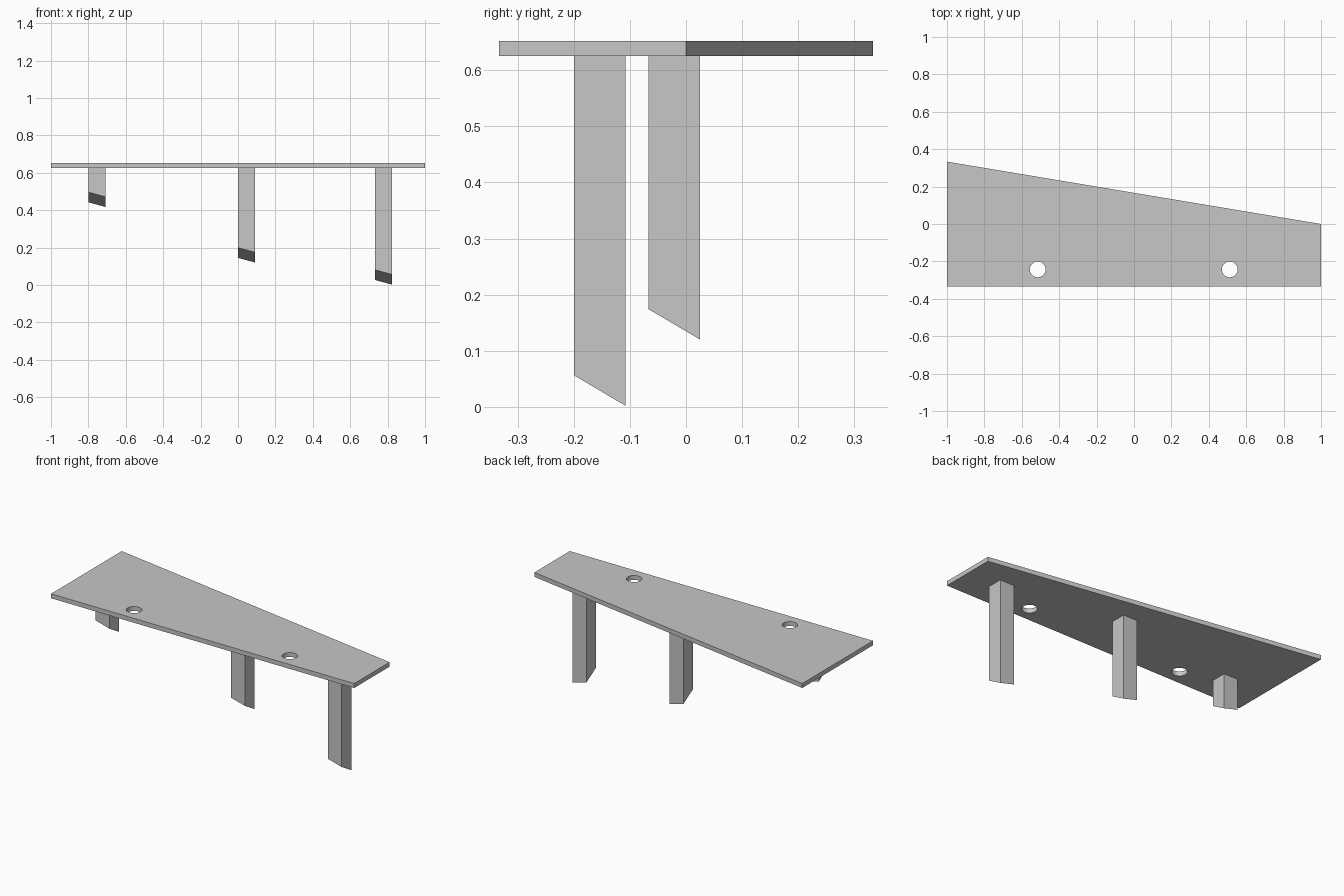
import bpy, bmesh, math

cube = bpy.data.objects.get("Cube")
if cube:
    bpy.data.objects.remove(cube, do_unlink=True)

grey = bpy.data.materials.new("light_grey")
grey.use_nodes = True
grey.diffuse_color = (0.57, 0.57, 0.57, 1)
grey.node_tree.nodes["Principled BSDF"].inputs["Base Color"].default_value = grey.diffuse_color

TOP, UNDER = 0.652, 0.6255


def add_prism(name, outline, lower, upper):
    """Extrude a plan outline between two heights given as functions of x, y."""
    bm = bmesh.new()
    bottom = [bm.verts.new((x, y, lower(x, y))) for x, y in outline]
    top = [bm.verts.new((x, y, upper(x, y))) for x, y in outline]
    bm.faces.new(bottom[::-1])
    bm.faces.new(top)
    for i in range(len(outline)):
        j = (i + 1) % len(outline)
        bm.faces.new((bottom[i], bottom[j], top[j], top[i]))
    bmesh.ops.recalc_face_normals(bm, faces=bm.faces)
    mesh = bpy.data.meshes.new(name)
    bm.to_mesh(mesh)
    bm.free()
    mesh.materials.append(grey)
    obj = bpy.data.objects.new(name, mesh)
    bpy.context.collection.objects.link(obj)
    return obj


# Tapered top board
third = 1 / 3
board = add_prism("top_board", [(-1, -third), (1, -third), (1, 0), (-1, third)],
                  lambda x, y: UNDER, lambda x, y: TOP)

# Two round holes near the front edge
for side, x in (("right", -0.515), ("left", 0.512)):
    ring = [(x + 0.042 * math.cos(math.tau * k / 48),
             -0.243 + 0.042 * math.sin(math.tau * k / 48)) for k in range(48)]
    cutter = add_prism(side + "_hole_cutter", ring,
                       lambda x, y: UNDER - 0.1, lambda x, y: TOP + 0.1)
    cutter.hide_render = True
    cut = board.modifiers.new(side + "_hole", "BOOLEAN")
    cut.operation = "DIFFERENCE"
    cut.solver = "EXACT"
    cut.object = cutter

# Apply the cuts, then drop the cutters
bpy.context.view_layer.objects.active = board
for cut in list(board.modifiers):
    cutter = cut.object
    bpy.ops.object.modifier_apply(modifier=cut.name)
    bpy.data.objects.remove(cutter, do_unlink=True)

# Square legs whose feet are cut along a slope falling to the back left
SIZE = 0.092
for name, x0, y0, foot in (("right_leg", -0.8, -0.2, 0.417),
                           ("middle_leg", 0.0, -0.067, 0.12),
                           ("left_leg", 0.732, -0.2, 0.002)):
    x1, y1 = x0 + SIZE, y0 + SIZE
    add_prism(name, [(x0, y0), (x1, y0), (x1, y1), (x0, y1)],
              lambda x, y: foot + 0.27 * (x1 - x) + 0.59 * (y1 - y),
              lambda x, y: UNDER)
